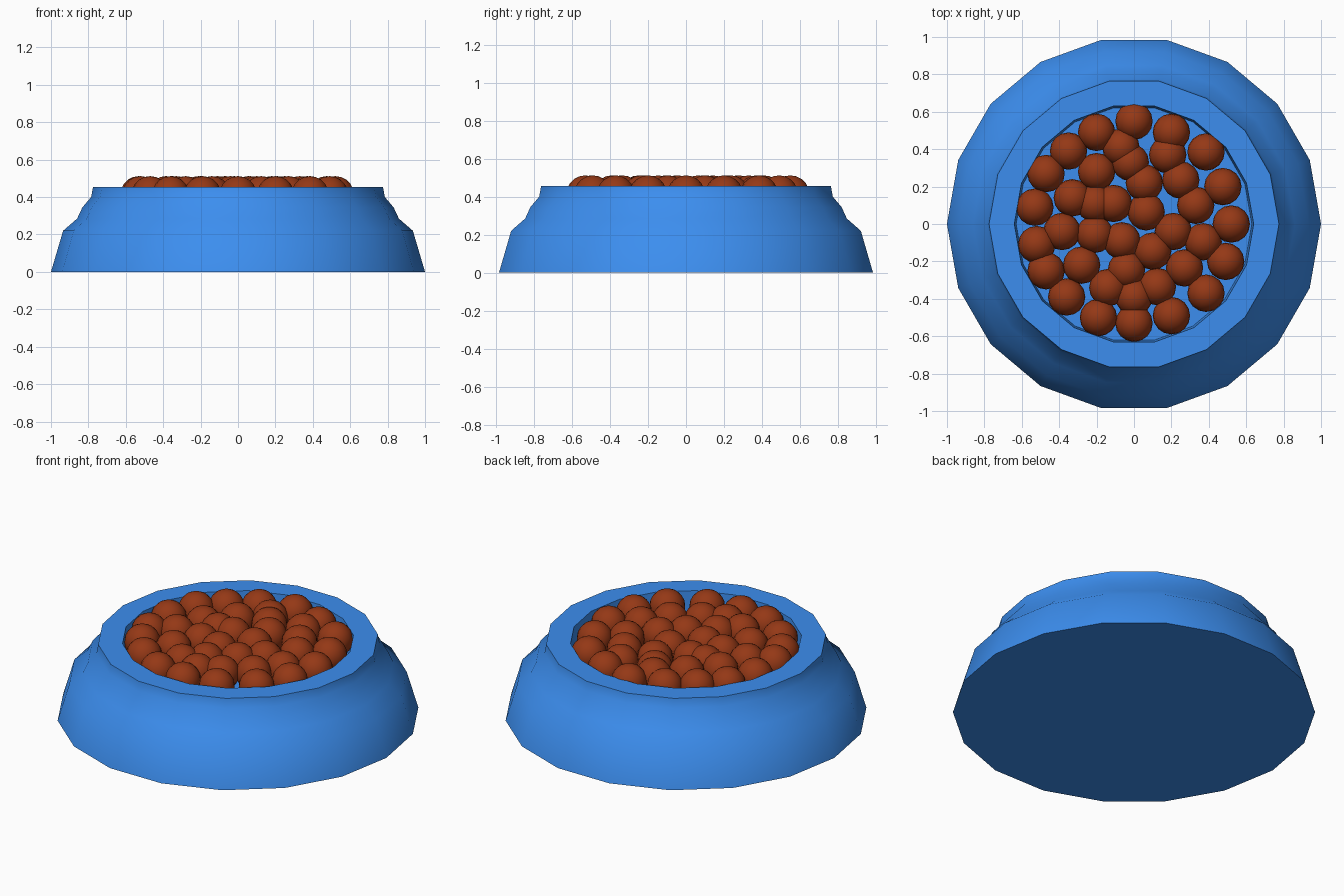
import bpy, bmesh, math
from mathutils import Matrix

if "Cube" in bpy.data.objects:
    bpy.data.objects.remove(bpy.data.objects["Cube"])

SIDES = 18


def material(name, color):
    m = bpy.data.materials.new(name)
    m.diffuse_color = color
    m.use_nodes = True
    m.node_tree.nodes["Principled BSDF"].inputs["Base Color"].default_value = m.diffuse_color
    return m


def make_object(name, bm, mat, angle):
    mesh = bpy.data.meshes.new(name)
    bmesh.ops.recalc_face_normals(bm, faces=bm.faces)
    bm.to_mesh(mesh)
    bm.free()
    obj = bpy.data.objects.new(name, mesh)
    bpy.context.collection.objects.link(obj)
    mesh.materials.append(mat)
    bpy.ops.object.select_all(action='DESELECT')
    obj.select_set(True)
    bpy.context.view_layer.objects.active = obj
    bpy.ops.object.shade_smooth_by_angle(angle=math.radians(angle))
    return obj


# Bowl: profile (radius, height) from the base edge, over the rim, to the floor
profile = [(1.0, 0), (0.935, 0.22), (0.86, 0.285), (0.832, 0.345),
           (0.785, 0.40), (0.775, 0.455), (0.64, 0.455), (0.63, 0.31)]
bm = bmesh.new()
rings = []
for r, z in profile:
    rings.append([bm.verts.new((r * math.cos(2 * math.pi * i / SIDES),
                                r * math.sin(2 * math.pi * i / SIDES), z))
                  for i in range(SIDES)])
for a, b in zip(rings, rings[1:]):
    for i in range(SIDES):
        j = (i + 1) % SIDES
        bm.faces.new((a[i], a[j], b[j], b[i]))
bm.faces.new(rings[0][::-1])
bm.faces.new(rings[-1])
make_object("bowl", bm, material("blue_plastic", (0.045, 0.27, 0.86, 1)), 50)

# Kibble: one layer of balls resting on the floor
outer_ring = [(0, .55), (-.20, .49), (-.35, .39), (-.47, .27), (-.53, .09),
              (-.52, -.11), (-.47, -.25), (-.36, -.39), (-.19, -.50),
              (0, -.53), (.20, -.49), (.385, -.37), (.49, -.20), (.52, 0),
              (.475, .20), (.385, .385), (.20, .49)]
inner = [(.18, .37), (-.07, .41), (-.02, .33), (-.20, .28), (.055, .22),
         (.25, .235), (.33, .10), (-.33, .14), (-.21, .11), (-.11, .11),
         (.065, .065), (-.385, -.04), (-.21, -.055), (-.065, -.09),
         (.10, -.145), (.21, -.04), (.37, -.095), (.27, -.235),
         (-.04, -.245), (-.14, -.34), (.125, -.335), (0, -.39), (-.28, -.22)]
bm = bmesh.new()
for x, y in outer_ring + inner:
    bmesh.ops.create_uvsphere(bm, u_segments=16, v_segments=10, radius=0.1,
                              matrix=Matrix.Translation((x, y, 0.412)))
make_object("kibble", bm, material("brown_kibble", (0.30, 0.04, 0.008, 1)), 60)
